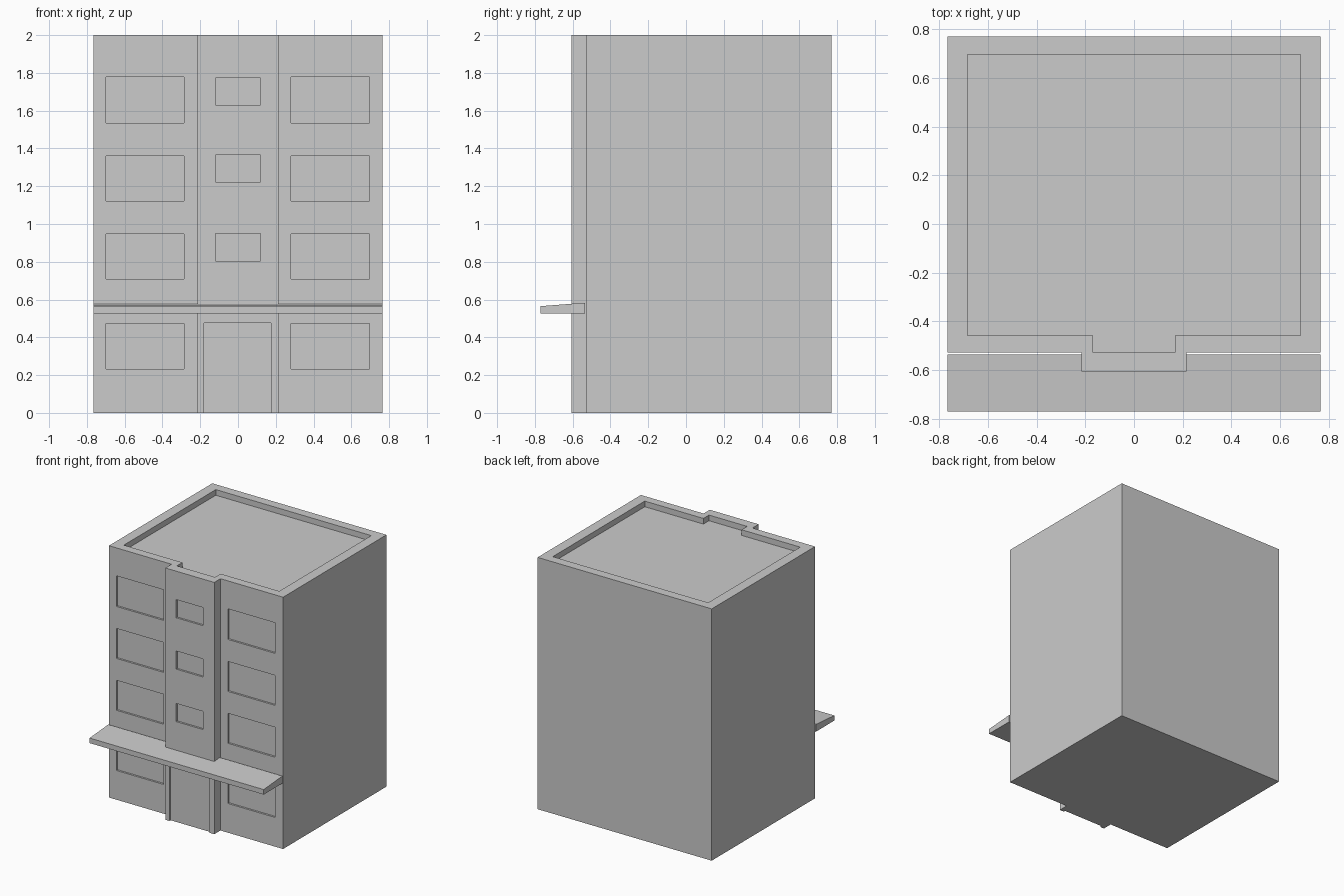
import bpy, bmesh
from mathutils import Vector

if "Cube" in bpy.data.objects:
    bpy.data.objects.remove(bpy.data.objects["Cube"])


def add_prism(bm, points, direction):
    """Extrude a closed outline of 3D points along a direction."""
    face = bm.faces.new([bm.verts.new(p) for p in points])
    result = bmesh.ops.extrude_face_region(bm, geom=[face], use_keep_orig=True)
    verts = [v for v in result["geom"] if isinstance(v, bmesh.types.BMVert)]
    bmesh.ops.translate(bm, verts=verts, vec=Vector(direction))


def finish(bm, name):
    bmesh.ops.recalc_face_normals(bm, faces=bm.faces[:])
    mesh = bpy.data.meshes.new(name)
    bm.to_mesh(mesh)
    bm.free()
    obj = bpy.data.objects.new(name, mesh)
    bpy.context.collection.objects.link(obj)
    return obj


def footprint(half, back, front, bay_half, bay_front, z):
    """Rectangular plan with a shallow bay in the middle of the front."""
    right = [(half, back), (half, front), (bay_half, front), (bay_half, bay_front)]
    left = [(-x, y) for x, y in reversed(right)]
    return [(x, y, z) for x, y in right + left]


HALF, FRONT, BAY_FRONT, HEIGHT = 0.765, -0.527, -0.605, 2.0
ROOF_DROP, INSET = 0.045, 0.015

# main block with central bay
bm = bmesh.new()
add_prism(bm, footprint(HALF, 0.77, FRONT, 0.215, BAY_FRONT, 0), (0, 0, HEIGHT))
building = finish(bm, "building")

# cutters: sunken roof, windows and door
bm = bmesh.new()
add_prism(bm, footprint(0.683, 0.697, -0.458, 0.168, -0.528, HEIGHT - ROOF_DROP), (0, 0, 0.2))


def add_recess(x0, x1, z0, z1, wall_y):
    outline = [(x0, wall_y - 0.1, z0), (x1, wall_y - 0.1, z0),
               (x1, wall_y - 0.1, z1), (x0, wall_y - 0.1, z1)]
    add_prism(bm, outline, (0, 0.1 + INSET, 0))


for z0, z1 in [(0.232, 0.472), (0.71, 0.948), (1.122, 1.36), (1.535, 1.778)]:
    add_recess(-0.7, -0.285, z0, z1, FRONT)
    add_recess(0.28, 0.695, z0, z1, FRONT)
for z0 in (0.805, 1.222, 1.63):
    add_recess(-0.12, 0.118, z0, z0 + 0.144, BAY_FRONT)
add_recess(-0.18, 0.175, -0.1, 0.477, BAY_FRONT)
cutter = finish(bm, "opening_cutter")
cutter.hide_render = True

# carve the openings and discard the cutter
mod = building.modifiers.new("openings", "BOOLEAN")
mod.operation = "DIFFERENCE"
mod.solver = "EXACT"
mod.object = cutter
bpy.context.view_layer.objects.active = building
bpy.ops.object.modifier_apply(modifier=mod.name)
bpy.data.objects.remove(cutter)

# sloping canopy across the front
bm = bmesh.new()
profile = [(-0.77, 0.525), (-0.536, 0.525), (-0.536, 0.583), (-0.77, 0.565)]
add_prism(bm, [(-HALF, y, z) for y, z in profile], (2 * HALF, 0, 0))
finish(bm, "canopy")
